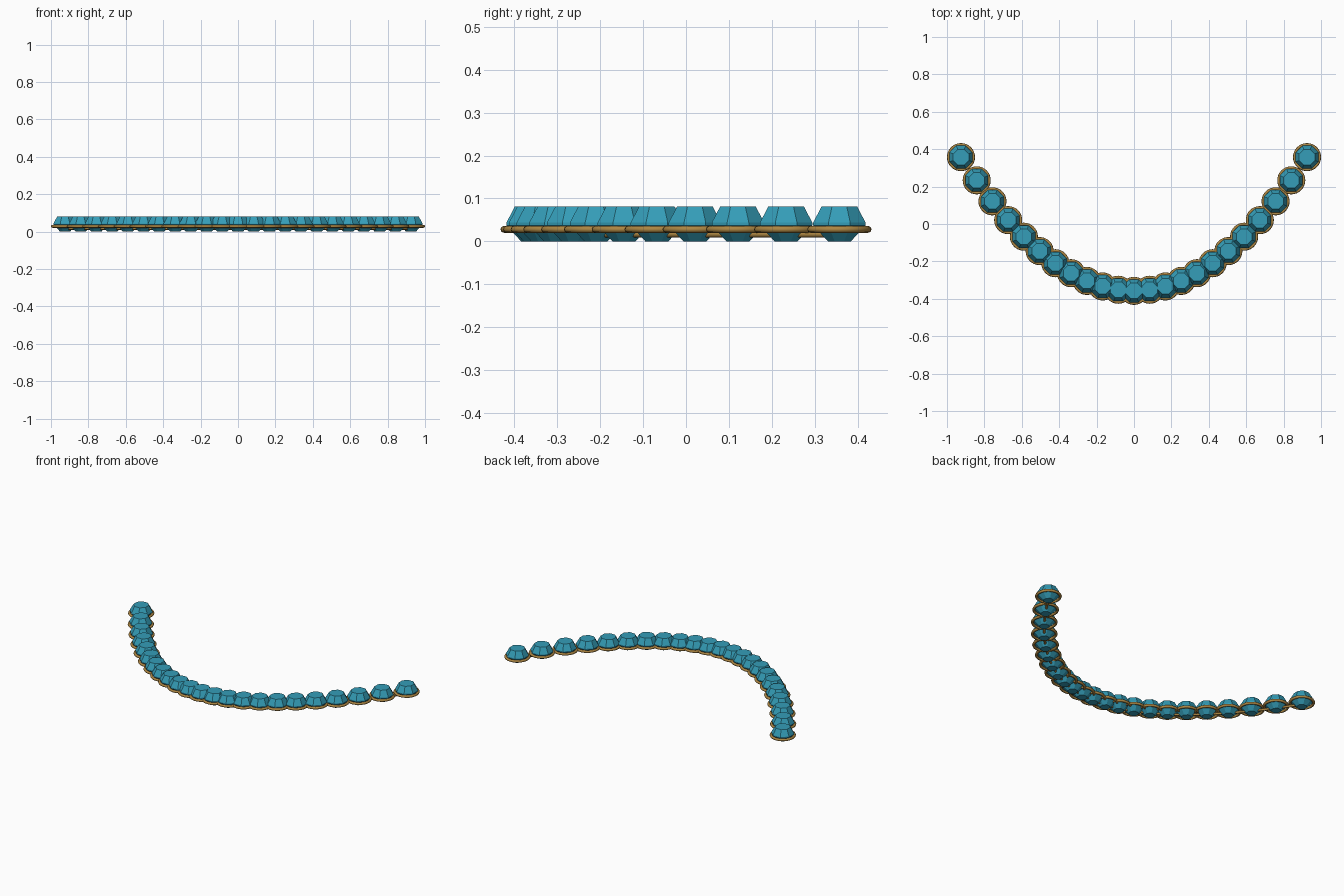
import bpy, bmesh, math

cube = bpy.data.objects.get("Cube")
if cube:
    bpy.data.objects.remove(cube, do_unlink=True)


def make_material(name, rgb):
    mat = bpy.data.materials.new(name)
    mat.use_nodes = True
    mat.diffuse_color = (*rgb, 1)
    mat.node_tree.nodes["Principled BSDF"].inputs["Base Color"].default_value = (*rgb, 1)
    return mat


teal = make_material("teal gem", (0.035, 0.34, 0.48))
gold = make_material("antique gold", (0.42, 0.24, 0.055))

COUNT = 23
HALF_SPAN = 0.925
SIDES = 8


def curve_point(x):
    """Parabolic sweep of the necklace."""
    return x, -0.3575 + 0.715 * (x / HALF_SPAN) ** 2


def gem_mesh():
    """Faceted stone: culet, girdle band and flat table."""
    bm = bmesh.new()
    rings = []
    for radius, z in [(0.029, 0), (0.066, 0.037), (0.066, 0.044), (0.045, 0.081)]:
        rings.append([bm.verts.new((radius * math.cos((i + 0.5) * math.tau / SIDES),
                                    radius * math.sin((i + 0.5) * math.tau / SIDES), z))
                      for i in range(SIDES)])
    for low, high in zip(rings, rings[1:]):
        for i in range(SIDES):
            j = (i + 1) % SIDES
            bm.faces.new((low[i], low[j], high[j], high[i]))
    bm.faces.new(rings[0][::-1])
    bm.faces.new(rings[-1])
    mesh = bpy.data.meshes.new("gem")
    bm.to_mesh(mesh)
    bm.free()
    mesh.materials.append(teal)
    return mesh


# Setting ring shared by every stone
bpy.ops.mesh.primitive_torus_add(major_segments=32, minor_segments=8,
                                 major_radius=0.067, minor_radius=0.008)
template = bpy.context.object
bpy.ops.object.shade_smooth()
ring = template.data
ring.name = "setting_ring"
ring.materials.append(gold)
bpy.data.objects.remove(template, do_unlink=True)
gem = gem_mesh()

# Stones and rings along the sweep
for n in range(COUNT):
    x, y = curve_point(-HALF_SPAN + 2 * HALF_SPAN * n / (COUNT - 1))
    for name, mesh, z in [("gem", gem, 0), ("setting_ring", ring, 0.028)]:
        obj = bpy.data.objects.new(f"{name}_{n + 1}", mesh)
        obj.location = (x, y, z)
        bpy.context.collection.objects.link(obj)

# Wire that joins the settings underneath
path = bpy.data.curves.new("chain_wire", "CURVE")
path.dimensions = "3D"
path.bevel_depth = 0.007
path.bevel_resolution = 2
path.use_fill_caps = True
spline = path.splines.new("POLY")
spline.points.add(COUNT - 1)
for n, point in enumerate(spline.points):
    x, y = curve_point(-HALF_SPAN + 2 * HALF_SPAN * n / (COUNT - 1))
    point.co = (x, y, 0.016, 1)
path.materials.append(gold)
bpy.context.collection.objects.link(bpy.data.objects.new("chain_wire", path))
